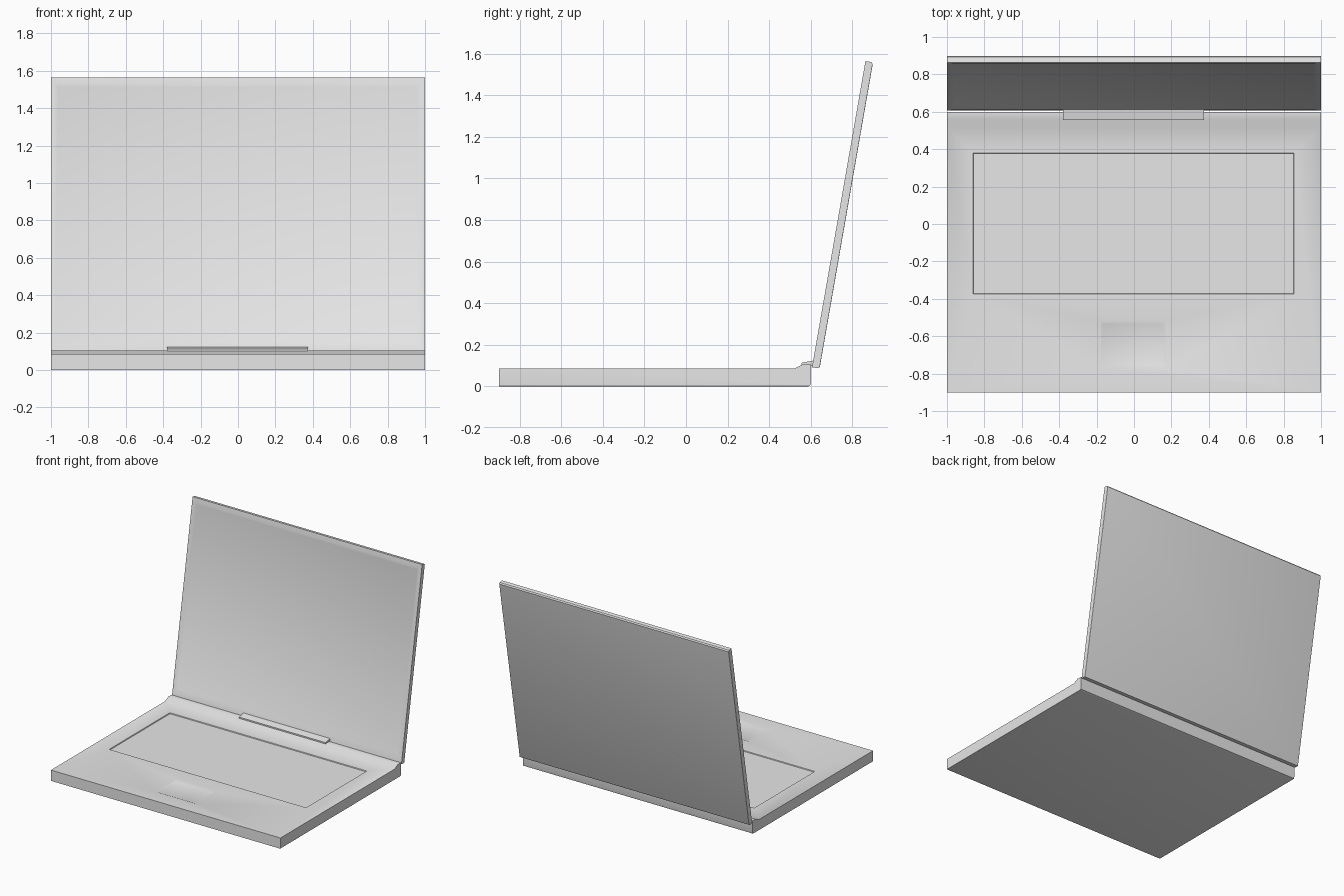
import bpy, bmesh, math
from mathutils import Matrix

if "Cube" in bpy.data.objects:
    bpy.data.objects.remove(bpy.data.objects["Cube"], do_unlink=True)

grey = bpy.data.materials.new("plain_grey")
grey.use_nodes = True
grey.diffuse_color = (0.8, 0.8, 0.8, 1)
grey.node_tree.nodes["Principled BSDF"].inputs["Base Color"].default_value = grey.diffuse_color


def finish(name, bm):
    bmesh.ops.recalc_face_normals(bm, faces=bm.faces)
    mesh = bpy.data.meshes.new(name)
    bm.to_mesh(mesh)
    bm.free()
    mesh.materials.append(grey)
    obj = bpy.data.objects.new(name, mesh)
    bpy.context.collection.objects.link(obj)
    return obj


def prism(name, profile, x0, x1, rounded=None, radius=0.03):
    """Side profile of (y, z) points swept along x, with chosen end edges rounded."""
    bm = bmesh.new()
    face = bm.faces.new([bm.verts.new((x0, y, z)) for y, z in profile])
    swept = bmesh.ops.extrude_face_region(bm, geom=[face])["geom"]
    moved = [v for v in swept if isinstance(v, bmesh.types.BMVert)]
    bmesh.ops.translate(bm, verts=moved, vec=(x1 - x0, 0, 0))
    if rounded:
        edges = [e for e in bm.edges
                 if abs(e.verts[0].co.x - e.verts[1].co.x) < 0.001
                 and all(rounded(v.co) for v in e.verts)]
        bmesh.ops.bevel(bm, geom=edges, offset=radius, segments=5,
                        profile=0.5, affect='EDGES', clamp_overlap=True)
    return finish(name, bm)


def recess(target, x0, x1, v0, v1, surface, depth, slope, upright=False):
    """Sink a rectangular panel with sloping walls into a flat surface."""
    over = 0.02
    grow = slope * over / depth
    bm = bmesh.new()
    rings = []
    for g, d in ((grow, over), (-slope, -depth)):
        corners = ((x0 - g, v0 - g), (x1 + g, v0 - g), (x1 + g, v1 + g), (x0 - g, v1 + g))
        rings.append([bm.verts.new((x, surface - d, v) if upright else (x, v, surface + d))
                      for x, v in corners])
    for ring in rings:
        bm.faces.new(ring)
    for i in range(4):
        j = (i + 1) % 4
        bm.faces.new((rings[0][i], rings[0][j], rings[1][j], rings[1][i]))
    cutter = finish("panel_cutter", bm)
    cutter.hide_render = True
    mod = target.modifiers.new("recess", 'BOOLEAN')
    mod.operation, mod.solver, mod.object = 'DIFFERENCE', 'EXACT', cutter
    bpy.context.view_layer.objects.active = target
    bpy.ops.object.modifier_apply(modifier=mod.name)
    bpy.data.objects.remove(cutter, do_unlink=True)


# Base: flat deck rising to a hinge ledge at the back
DECK = 0.085
base = prism("base", [(-0.9, 0), (0.588, 0), (0.597, 0.004), (0.6, 0.014), (0.6, 0.105),
                      (0.56, 0.105), (0.52, DECK), (-0.9, DECK)],
             -1, 1, rounded=lambda c: c.z < 0.001, radius=0.035)
recess(base, -0.86, 0.856, -0.375, 0.38, DECK, 0.006, 0.003)     # keyboard panel
recess(base, -0.18, 0.17, -0.77, -0.52, DECK, 0.006, 0.014)      # touchpad

# Lid: built upright, then leaned back
HEIGHT, THICK = 1.495, 0.037
lid = prism("lid", [(0, 0), (THICK - 0.01, 0), (THICK - 0.003, 0.003), (THICK, 0.01),
                    (THICK, HEIGHT - 0.008), (THICK - 0.008, HEIGHT), (0, HEIGHT)],
            -1, 1, rounded=lambda c: c.y > THICK - 0.001, radius=0.028)
recess(lid, -0.98, 0.975, 0.042, 1.462, 0, 0.007, 0.018, upright=True)   # screen
lid.data.transform(Matrix.Translation((0, 0.606, 0.092)) @ Matrix.Rotation(math.radians(-9.9), 4, 'X'))

# Hinge: wide bar joining the ledge to the lid
hinge = prism("hinge", [(0.555, 0.1), (0.62, 0.1), (0.62, 0.125), (0.6, 0.122), (0.555, 0.113)],
              -0.38, 0.375)

for obj in (base, lid, hinge):
    bpy.ops.object.select_all(action='DESELECT')
    obj.select_set(True)
    bpy.context.view_layer.objects.active = obj
    bpy.ops.object.shade_smooth_by_angle(angle=math.radians(35))
